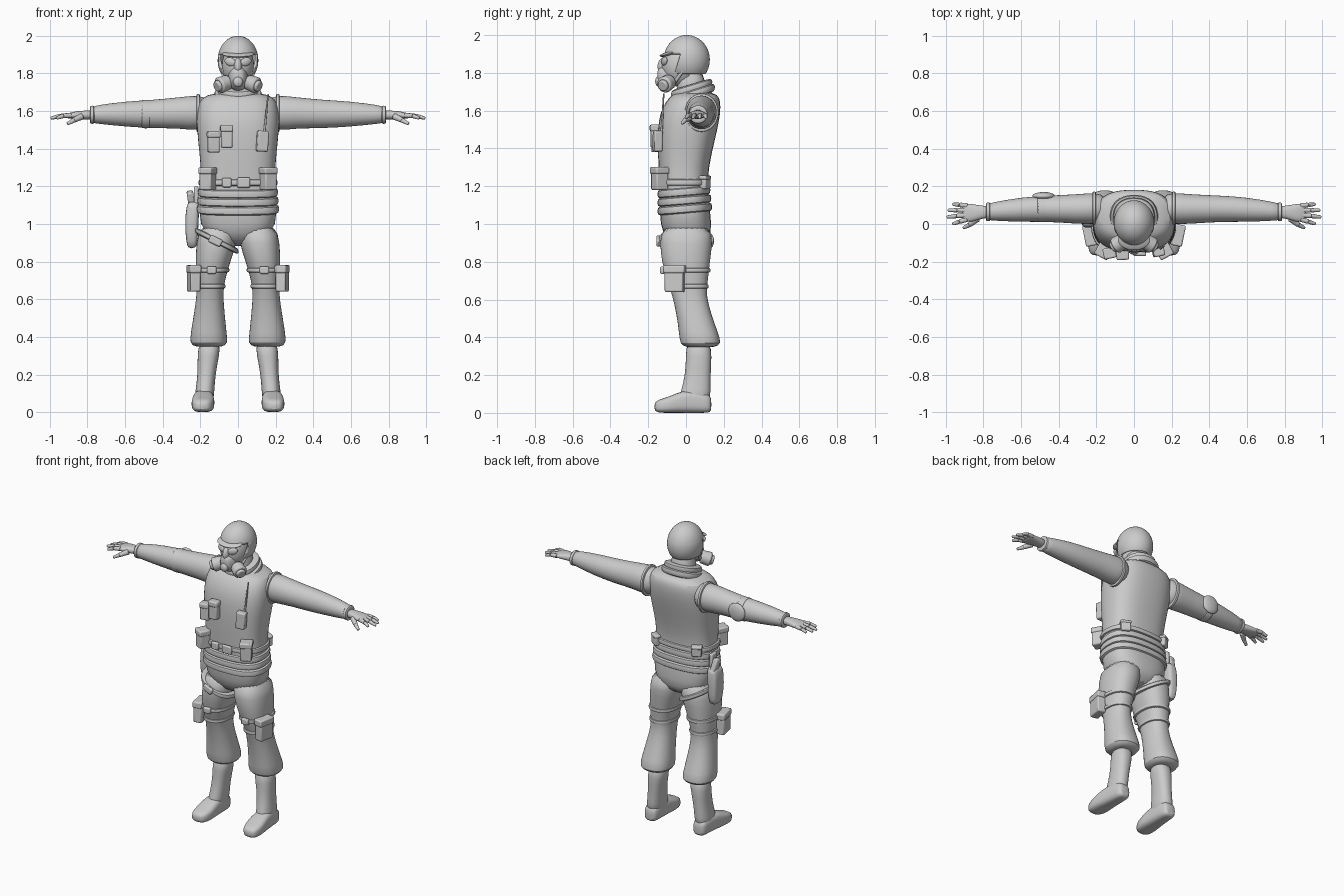
import bpy
import bmesh
import math
from mathutils import Euler, Matrix, Vector

default_cube = bpy.data.objects.get("Cube")
if default_cube:
    bpy.data.objects.remove(default_cube, do_unlink=True)

grey = bpy.data.materials.new("plain grey")
grey.use_nodes = True
grey.diffuse_color = (.6, .6, .6, 1)
grey.node_tree.nodes["Principled BSDF"].inputs["Base Color"].default_value = grey.diffuse_color
parts = []
LEFT, RIGHT, BOTH = "left", "right", "both"


def finish(name, bm, side=LEFT, bevel=None, rounded=False):
    """Turn a bmesh into a part; RIGHT flips it across x, BOTH mirrors it."""
    if side == RIGHT:
        bmesh.ops.scale(bm, vec=(-1, 1, 1), verts=bm.verts)
    bmesh.ops.recalc_face_normals(bm, faces=bm.faces)
    mesh = bpy.data.meshes.new(name)
    bm.to_mesh(mesh)
    bm.free()
    part = bpy.data.objects.new(name, mesh)
    bpy.context.collection.objects.link(part)
    mesh.materials.append(grey)
    if bevel:
        modifier = part.modifiers.new("soft edges", 'BEVEL')
        modifier.width = bevel
        modifier.segments = 2
    if rounded:
        part.modifiers.new("rounding", 'SUBSURF').levels = 1
        part.modifiers["rounding"].render_levels = 1
    if side == BOTH:
        part.modifiers.new("other side", 'MIRROR')
        part.modifiers["other side"].use_mirror_merge = False
    parts.append(part)
    return part


def loft(name, rings, axis="z", square=2.3, side=LEFT, lean=(0, 0), sides=24):
    """Skin rings given as (position, low, high, low, high) along an axis."""
    bm = bmesh.new()
    loops = []
    mid_x = (rings[0][1] + rings[0][2]) / 2
    for t, a_low, a_high, b_low, b_high in rings:
        loop = []
        for i in range(sides):
            angle = math.tau * i / sides
            c, s = math.cos(angle), math.sin(angle)
            c = math.copysign(abs(c) ** (2 / square), c)
            s = math.copysign(abs(s) ** (2 / square), s)
            a = (a_low + a_high + c * (a_high - a_low)) / 2
            b = (b_low + b_high + s * (b_high - b_low)) / 2
            if axis == "x":
                point = (t, a, b)
            elif axis == "y":
                point = (a, t, b)
            else:
                point = (a, b, t + lean[0] * (a - mid_x) + lean[1] * b)
            loop.append(bm.verts.new(point))
        loops.append(loop)
    for low, high in zip(loops, loops[1:]):
        for i in range(sides):
            j = (i + 1) % sides
            bm.faces.new((low[i], low[j], high[j], high[i]))
    bm.faces.new(loops[0])
    bm.faces.new(loops[-1])
    return finish(name, bm, side, rounded=True)


def band(name, rings, at, half, grow, **options):
    """Wrap a raised strap around a lofted part."""
    rings = sorted(rings)
    for low, high in zip(rings, rings[1:]):
        if low[0] <= at <= high[0]:
            f = (at - low[0]) / (high[0] - low[0])
            size = [p + f * (q - p) for p, q in zip(low[1:], high[1:])]
    profile = []
    for offset, swell in ((-half, -grow), (-half, grow), (half, grow), (half, -grow)):
        a, b, c, d = size
        profile.append((at + offset, a - swell, b + swell, c - swell, d + swell))
    return loft(name, profile, **options)


def box(name, centre, size, turn=(0, 0, 0), side=LEFT, bevel=.008):
    bm = bmesh.new()
    bmesh.ops.create_cube(bm, size=1, matrix=Matrix.LocRotScale(Vector(centre), Euler(turn), Vector(size)))
    return finish(name, bm, side, bevel)


def ball(name, centre, radii, turn=(0, 0, 0), side=LEFT):
    bm = bmesh.new()
    bmesh.ops.create_uvsphere(bm, u_segments=32, v_segments=20, radius=1,
                              matrix=Matrix.LocRotScale(Vector(centre), Euler(turn), Vector(radii)))
    return finish(name, bm, side)


def rod(name, start, end, r_start, r_end, side=LEFT, bevel=.005):
    start, end = Vector(start), Vector(end)
    way = end - start
    bm = bmesh.new()
    bmesh.ops.create_cone(bm, cap_ends=True, segments=16, radius1=r_start, radius2=r_end, depth=way.length,
                          matrix=Matrix.LocRotScale((start + end) / 2, way.to_track_quat('Z', 'Y'), None))
    return finish(name, bm, side, bevel)


def pouch(name, centre, size, turn=0, side=LEFT):
    """A soft box with an overhanging flap."""
    x, y, z = centre
    w, d, h = size
    box(name, centre, size, (0, 0, turn), side)
    box(name + "_flap", (x, y, z + h * .36), (w * 1.12, d * 1.15, h * .3), (0, 0, turn), side)


# Torso, with sash folds and belt
torso = [(.88, -.07, .07, -.06, .09), (.95, -.19, .19, -.13, .14), (1.05, -.21, .21, -.14, .13),
         (1.2, -.2, .2, -.14, .115), (1.3, -.197, .197, -.147, .12), (1.45, -.215, .215, -.152, .155),
         (1.55, -.222, .222, -.147, .178), (1.62, -.215, .215, -.125, .185),
         (1.67, -.2, .2, -.09, .18), (1.7, -.13, .13, -.06, .15)]
loft("torso", torso, square=2.6)
for height in (1.08, 1.125, 1.17):
    band("sash_fold", torso, height, .025, .014, lean=(0, .08), square=2.6)
band("belt", torso, 1.22, .02, .015, square=2.6)
box("belt_buckle", (.03, -.16, 1.22), (.07, .02, .055))
box("belt_case", (-.06, -.155, 1.22), (.05, .025, .05))
pouch("belt_pouch", (.16, -.14, 1.24), (.07, .07, .12), .5, BOTH)
pouch("rear_belt_pouch", (.15, .1, 1.22), (.06, .04, .07), -.5, BOTH)

# Legs with flared trouser cuffs
leg = [(1, .005, .205, -.13, .135), (.9, .005, .222, -.14, .142), (.8, .04, .227, -.13, .127),
       (.7, .07, .222, -.1, .117), (.63, .08, .218, -.075, .105), (.52, .07, .235, -.05, .135),
       (.42, .06, .252, -.037, .172), (.365, .053, .257, -.033, .19), (.345, .08, .23, 0, .15)]
loft("trouser_leg", leg, side=BOTH)
for height in (.67, .755):
    band("thigh_strap", leg, height, .014, .01, side=BOTH)
pouch("thigh_pouch", (.235, -.06, .71), (.055, .1, .14), -.2, BOTH)
box("strap_clip", (.14, -.125, .755), (.05, .025, .04), side=BOTH)
band("holster_strap", leg, .91, .016, .01, side=RIGHT, lean=(.5, 0))
box("holster_strap_clip", (.12, -.147, .91), (.07, .02, .04), (0, -.45, 0), RIGHT)

# Boots
boot = [(.38, .09, .21, 0, .13), (.3, .1, .215, 0, .137), (.2, .12, .215, -.005, .13),
        (.12, .125, .225, -.025, .13), (.04, .13, .235, -.05, .13)]
loft("boot_shaft", boot, side=BOTH)
foot = [(-.168, .165, .22, .015, .05), (-.15, .14, .24, 0, .07), (-.09, .122, .25, 0, .085),
        (-.02, .128, .24, 0, .12), (.07, .13, .23, 0, .12), (.12, .135, .225, 0, .1), (.135, .15, .21, .01, .08)]
loft("boot_foot", foot, axis="y", square=3, side=BOTH)

# Holster and pistol grip on the right hip
loft("holster", [(.87, .225, .265, .01, .07), (.9, .215, .275, -.01, .085), (1, .21, .283, -.02, .09),
                 (1.1, .205, .275, -.02, .09), (1.12, .21, .26, 0, .07)], square=3.5, side=RIGHT)
box("pistol_grip", (.25, .045, 1.13), (.035, .05, .09), (.3, .15, 0), RIGHT)
box("holster_hanger", (.222, .03, 1.13), (.025, .06, .14), side=RIGHT)

# Arms with vest edge, cuff and elbow pad
arm = [(.14, .01, .15, 1.53, 1.66), (.21, -.002, .168, 1.492, 1.687), (.3, 0, .158, 1.508, 1.675),
       (.45, .012, .152, 1.508, 1.66), (.6, .01, .143, 1.517, 1.652), (.75, .018, .115, 1.533, 1.632),
       (.79, .02, .107, 1.538, 1.62)]
loft("sleeve", arm, axis="x", square=2, side=BOTH)
band("vest_armhole", arm, .212, .01, .006, axis="x", square=2, side=BOTH)
band("cuff", arm, .775, .012, .005, axis="x", square=2, side=BOTH)
band("arm_tape", arm, .49, .025, .003, axis="x", square=2, side=RIGHT)
ball("elbow_pad", (.48, .148, 1.585), (.06, .022, .06), side=RIGHT)

# Hands with four fingers and a thumb
loft("palm", [(.76, .03, .095, 1.555, 1.605), (.81, .03, .097, 1.555, 1.603), (.86, .01, .107, 1.557, 1.6),
              (.9, .012, .11, 1.56, 1.59), (.915, .02, .1, 1.565, 1.583)], axis="x", side=BOTH)
for root, tip, reach in ((.025, .0, .965), (.048, .037, .995), (.073, .073, .99), (.098, .105, .965)):
    knuckle = ((.89 + reach) / 2, (root + tip) / 2, 1.575)
    rod("finger_base", (.885, root, 1.577), knuckle, .0135, .012, BOTH)
    rod("finger_tip", knuckle, (reach, tip, 1.562), .012, .008, BOTH)
rod("thumb", (.83, .03, 1.572), (.875, -.005, 1.55), .018, .013, BOTH)
rod("thumb_tip", (.87, -.002, 1.552), (.908, -.022, 1.532), .013, .008, BOTH)

# Chest gear: two pouches, radio and aerial
pouch("chest_pouch_outer", (.13, -.155, 1.435), (.06, .05, .11), -.2, RIGHT)
pouch("chest_pouch_inner", (.06, -.165, 1.465), (.06, .045, .12), -.05, RIGHT)
box("radio", (.13, -.15, 1.44), (.06, .045, .11), (0, .06, .2))
rod("radio_aerial", (.14, -.13, 1.48), (.16, -.118, 1.69), .006, .004, bevel=.001)

# Scarf collar, high at the nape and low at the throat
collar = [(1.6, -.1, .1, -.07, .14), (1.66, -.115, .115, -.08, .14), (1.74, -.085, .085, -.055, .115)]
loft("neck", [(1.6, -.08, .08, -.05, .12), (1.7, -.075, .075, -.045, .1), (1.83, -.075, .075, -.06, .1)])
band("scarf_lower", collar, 1.675, .025, .022, lean=(0, .32))
band("scarf_upper", collar, 1.71, .022, .018, lean=(0, .3))

# Head with breathing mask
ball("face", (0, -.03, 1.84), (.085, .1, .115))
loft("mask_snout", [(-.06, -.065, .065, 1.7, 1.84), (-.11, -.05, .05, 1.71, 1.84),
                    (-.14, -.036, .036, 1.735, 1.83), (-.152, -.022, .022, 1.76, 1.815)], axis="y")
ball("mask_nose", (0, -.115, 1.84), (.022, .035, .045), (-.25, 0, 0))
ball("eye_lens", (.042, -.115, 1.862), (.032, .012, .022), (0, -.3, .4), BOTH)
rod("mask_filter", (.05, -.085, 1.755), (.102, -.118, 1.735), .04, .045, BOTH, .01)
rod("filter_cap", (.1, -.117, 1.736), (.115, -.127, 1.73), .032, .028, BOTH)
ball("mask_valve", (0, -.145, 1.755), (.026, .018, .028))

# Helmet shell, cut away over the face
bm = bmesh.new()
bmesh.ops.create_uvsphere(bm, u_segments=40, v_segments=28, radius=1,
                          matrix=Matrix.LocRotScale(Vector((0, .004, 1.87)), None, Vector((.108, .122, .13))))
for point, normal, clear in (((0, 0, 1.795), (0, 0, -1), True), ((0, 0, 1.9), (0, 0, 1), False),
                             ((0, -.045, 1.85), (0, 1, -.3), False)):
    bmesh.ops.bisect_plane(bm, geom=bm.verts[:] + bm.edges[:] + bm.faces[:], plane_co=point,
                           plane_no=normal, clear_outer=clear)
opening = []
for face in bm.faces:
    x, y, z = face.calc_center_median()
    if z < 1.9 and y + .045 < .3 * (z - 1.85):
        opening.append(face)
bmesh.ops.delete(bm, geom=opening, context='FACES')
helmet = finish("helmet", bm)
helmet.modifiers.new("shell", 'SOLIDIFY').thickness = .012
ball("helmet_brim", (0, -.085, 1.903), (.085, .056, .012), (.25, 0, 0))
rod("chin_strap", (.088, -.01, 1.82), (.055, -.075, 1.73), .009, .009, BOTH)

# Smooth shading with crisp edges
bpy.ops.object.select_all(action='DESELECT')
for part in parts:
    part.select_set(True)
bpy.context.view_layer.objects.active = parts[0]
bpy.ops.object.shade_smooth_by_angle(angle=math.radians(45))
